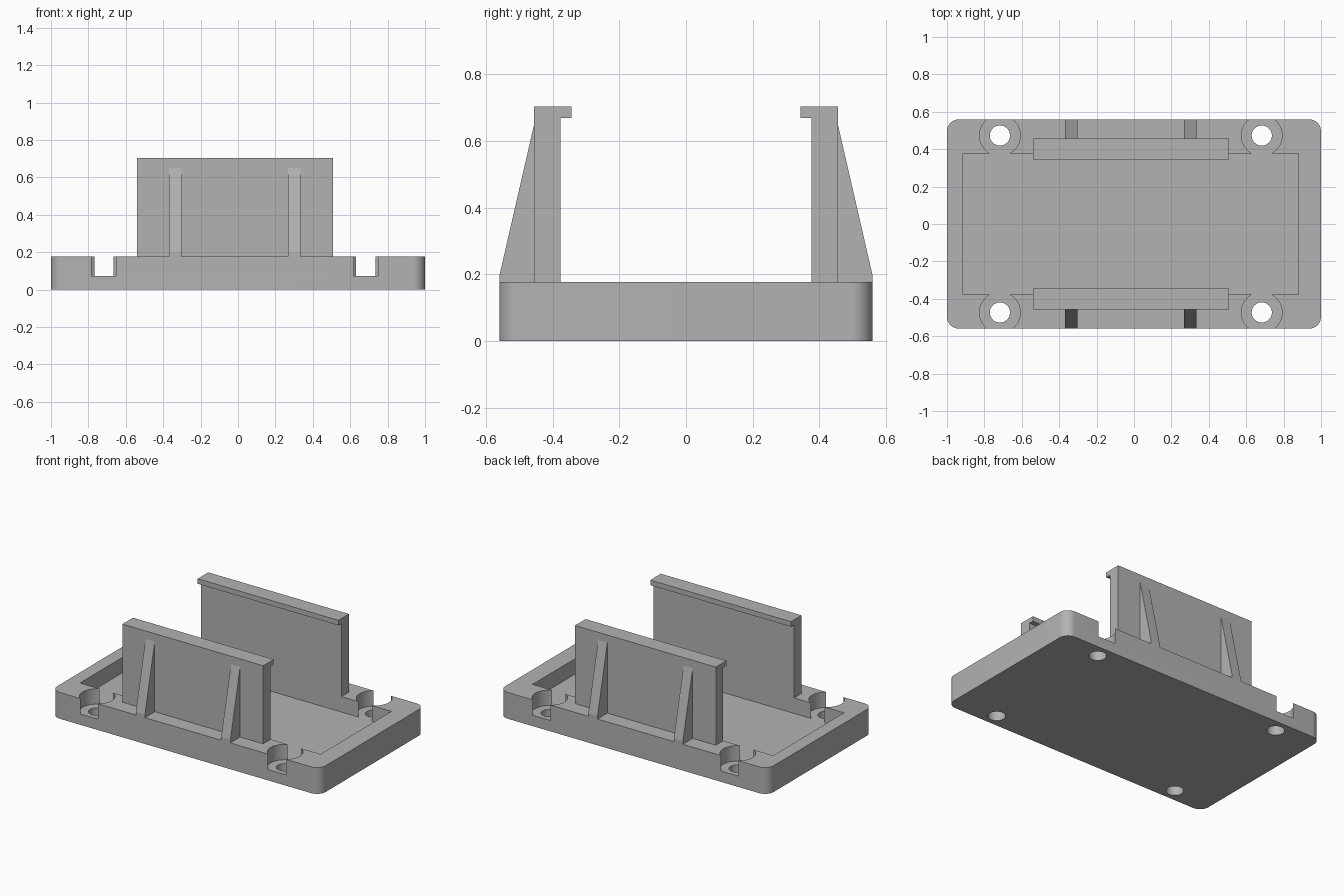
import bpy
import bmesh
import math
from mathutils import Vector

old = bpy.data.objects.get("Cube")
if old:
    bpy.data.objects.remove(old, do_unlink=True)

grey = bpy.data.materials.new("plain grey")
grey.use_nodes = True
grey.diffuse_color = (0.45, 0.45, 0.45, 1)
grey.node_tree.nodes["Principled BSDF"].inputs["Base Color"].default_value = grey.diffuse_color

MID_X = -0.017            # centre of the features along the base
HALF_Y = 0.56
BASE_TOP, FLOOR = 0.177, 0.073
WALL_IN, WALL_OUT = 0.377, 0.456
WALL_HALF = 0.524
WALL_TOP = 0.703


def prism(name, points, direction):
    """Extrude a flat outline of 3D points along a direction."""
    bm = bmesh.new()
    face = bm.faces.new([bm.verts.new(p) for p in points])
    ext = bmesh.ops.extrude_face_region(bm, geom=[face])
    moved = [v for v in ext["geom"] if isinstance(v, bmesh.types.BMVert)]
    bmesh.ops.translate(bm, verts=moved, vec=Vector(direction))
    bmesh.ops.recalc_face_normals(bm, faces=bm.faces)
    mesh = bpy.data.meshes.new(name)
    bm.to_mesh(mesh)
    bm.free()
    mesh.materials.append(grey)
    obj = bpy.data.objects.new(name, mesh)
    bpy.context.collection.objects.link(obj)
    return obj


def circle(x, y, z, r, n=48):
    return [(x + r * math.cos(math.tau * i / n), y + r * math.sin(math.tau * i / n), z)
            for i in range(n)]


def rounded_rect(hx, hy, r, n=10):
    pts = []
    for k, (sx, sy) in enumerate([(1, 1), (-1, 1), (-1, -1), (1, -1)]):
        for i in range(n + 1):
            a = math.pi / 2 * (k + i / n)
            pts.append((sx * (hx - r) + r * math.cos(a), sy * (hy - r) + r * math.sin(a), 0))
    return pts


def cut(target, cutter):
    cutter.hide_render = True
    mod = target.modifiers.new("cut", "BOOLEAN")
    mod.operation, mod.solver, mod.object = "DIFFERENCE", "EXACT", cutter
    bpy.context.view_layer.objects.active = target
    bpy.ops.object.modifier_apply(modifier=mod.name)
    bpy.data.objects.remove(cutter, do_unlink=True)


# Base tray with a shallow pocket
base = prism("base_tray", rounded_rect(1, HALF_Y, 0.065), (0, 0, BASE_TOP))
px, py = 0.896, WALL_IN
cut(base, prism("pocket_cutter",
                [(MID_X + sx * px, sy * py, FLOOR) for sx, sy in [(1, 1), (-1, 1), (-1, -1), (1, -1)]],
                (0, 0, 0.3)))

# Corner screw holes with counterbores opening to the edge
for sx in (-1, 1):
    for sy in (-1, 1):
        x, y = MID_X + sx * 0.7, sy * 0.473
        cut(base, prism("counterbore_cutter", circle(x, y, FLOOR, 0.109), (0, 0, 0.3)))
        cut(base, prism("hole_cutter", circle(x, y, -0.1, 0.054), (0, 0, 0.5)))

bpy.ops.object.select_all(action="DESELECT")
base.select_set(True)
bpy.context.view_layer.objects.active = base
bpy.ops.object.shade_smooth_by_angle(angle=math.radians(30))

# Clip walls with inward lips, and their outer support ribs
clip = [(WALL_OUT, BASE_TOP), (WALL_OUT, WALL_TOP), (0.344, WALL_TOP),
        (0.344, 0.669), (WALL_IN, 0.669), (WALL_IN, BASE_TOP)]
rib = [(WALL_OUT, BASE_TOP), (HALF_Y, BASE_TOP), (HALF_Y, 0.197), (WALL_OUT, 0.65)]
for side, s in (("front", -1), ("back", 1)):
    prism(side + "_clip_wall", [(MID_X - WALL_HALF, s * y, z) for y, z in clip],
          (2 * WALL_HALF, 0, 0))
    for hand, cx in (("right", -0.318), ("left", 0.318)):
        prism(f"{side}_{hand}_rib", [(MID_X + cx - 0.034, s * y, z) for y, z in rib],
              (0.068, 0, 0))
